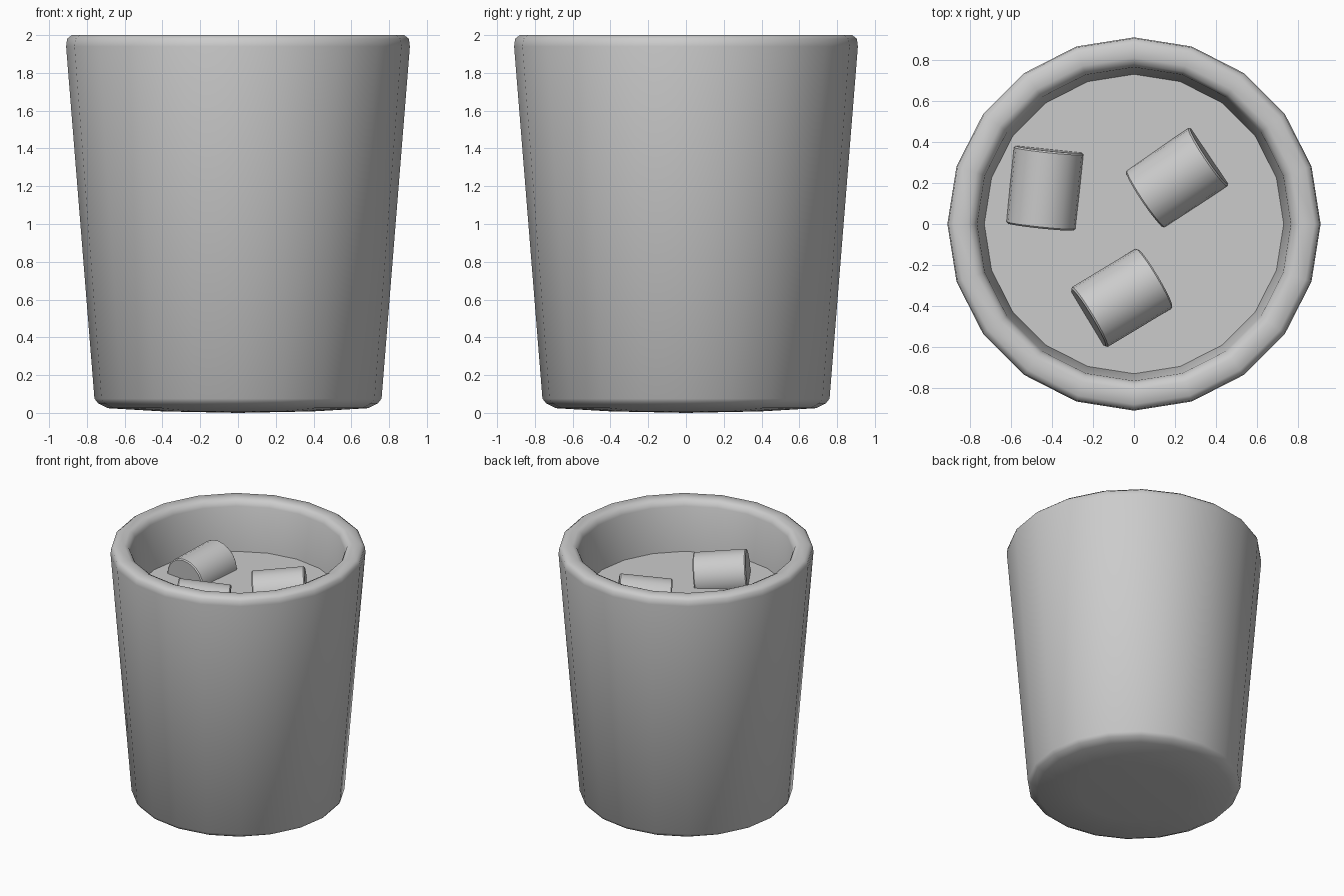
import bpy, bmesh, math
from mathutils import Matrix, Vector

if "Cube" in bpy.data.objects:
    bpy.data.objects.remove(bpy.data.objects["Cube"])

SIDES = 20


def finish(name, bm, angle):
    bmesh.ops.recalc_face_normals(bm, faces=bm.faces)
    mesh = bpy.data.meshes.new(name)
    bm.to_mesh(mesh)
    bm.free()
    obj = bpy.data.objects.new(name, mesh)
    bpy.context.collection.objects.link(obj)
    bpy.ops.object.select_all(action='DESELECT')
    obj.select_set(True)
    bpy.context.view_layer.objects.active = obj
    bpy.ops.object.shade_smooth_by_angle(angle=math.radians(angle))
    return obj


def lathe(name, profile, angle=60):
    bm = bmesh.new()
    verts = [bm.verts.new((r, 0, z)) for r, z in profile]
    edges = [bm.edges.new(pair) for pair in zip(verts, verts[1:])]
    bmesh.ops.spin(bm, geom=verts + edges, axis=(0, 0, 1), cent=(0, 0, 0),
                   angle=2 * math.pi, steps=SIDES, use_duplicate=False)
    bmesh.ops.remove_doubles(bm, verts=bm.verts, dist=0.0005)
    return finish(name, bm, angle)


# Tapered cup: base, outer wall, rounded rim, inner wall and floor
lathe("cup", [(0, 0), (0.40, 0.008), (0.69, 0.025), (0.74, 0.05), (0.76, 0.075),
              (0.91, 1.94), (0.905, 1.98), (0.88, 2.0), (0.81, 2.0),
              (0.78, 1.985), (0.765, 1.95), (0.73, 1.61),
              (0.62, 0.15), (0, 0.13)])

# Drink surface
bm = bmesh.new()
bmesh.ops.create_circle(bm, cap_ends=True, segments=SIDES, radius=0.731,
                        matrix=Matrix.Translation((0, 0, 1.61)))
finish("drink_surface", bm, 30)


# Floating marshmallows: centre, heading of the axis and upward tilt in degrees
def marshmallow(name, centre, heading, tilt):
    h, t = math.radians(heading), math.radians(tilt)
    axis = Vector((math.cos(h) * math.cos(t), math.sin(h) * math.cos(t), math.sin(t)))
    bm = bmesh.new()
    bmesh.ops.create_cone(bm, cap_ends=True, segments=SIDES, radius1=0.17,
                          radius2=0.17, depth=0.38)
    rims = [e for e in bm.edges if abs(e.verts[0].co.z - e.verts[1].co.z) < 0.01]
    bmesh.ops.bevel(bm, geom=rims, offset=0.008, segments=1, affect='EDGES')
    turn = axis.to_track_quat('Z', 'Y').to_matrix().to_4x4()
    bm.transform(Matrix.Translation(centre) @ turn)
    finish(name, bm, 35)


for i, spec in enumerate([((-0.435, 0.175, 1.61), 84, 3),
                          ((0.21, 0.225, 1.60), 34, 6),
                          ((-0.06, -0.36, 1.65), 31, -6)]):
    marshmallow(f"marshmallow_{i + 1}", *spec)
